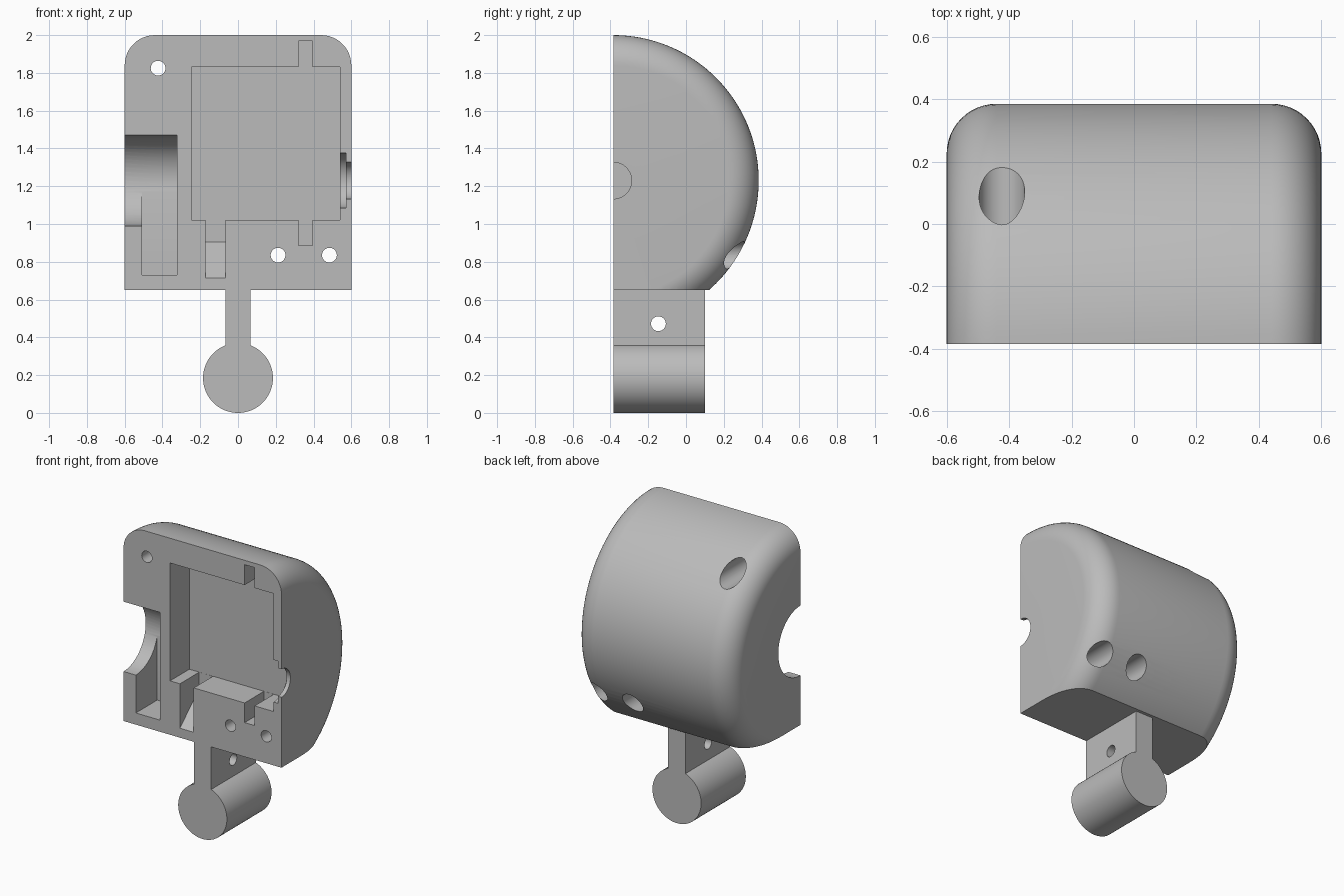
import bpy, bmesh, math
from mathutils import Matrix, Vector

cube = bpy.data.objects.get("Cube")
if cube:
    bpy.data.objects.remove(cube, do_unlink=True)

grey = bpy.data.materials.new("plain grey")
grey.use_nodes = True
grey.diffuse_color = (0.5, 0.5, 0.5, 1)
grey.node_tree.nodes["Principled BSDF"].inputs["Base Color"].default_value = (0.5, 0.5, 0.5, 1)

FRONT, BACK, AXIS_Z, RADIUS = -0.385, 0.1, 1.23, 0.77
HALF_W, FILLET, FLOOR = 0.6, 0.16, FRONT + 0.21
OUT = FRONT - 0.2   # start of cutters in front of the flat face


def make(name, bm):
    bmesh.ops.recalc_face_normals(bm, faces=bm.faces)
    mesh = bpy.data.meshes.new(name)
    bm.to_mesh(mesh)
    bm.free()
    mesh.materials.append(grey)
    obj = bpy.data.objects.new(name, mesh)
    bpy.context.collection.objects.link(obj)
    return obj


def box(name, x, y, z):
    bm = bmesh.new()
    bmesh.ops.create_cube(bm, size=1)
    spans = (x, y, z)
    bmesh.ops.scale(bm, vec=[b - a for a, b in spans], verts=bm.verts)
    bmesh.ops.translate(bm, vec=[(a + b) / 2 for a, b in spans], verts=bm.verts)
    return make(name, bm)


def rod(name, axis, span, across, z, r):
    """Cylinder along x or y; across is its position on the other axis."""
    bm = bmesh.new()
    bmesh.ops.create_cone(bm, cap_ends=True, segments=64, radius1=r, radius2=r,
                          depth=span[1] - span[0])
    turn = Matrix.Rotation(math.pi / 2, 4, "Y" if axis == "x" else "X")
    mid = sum(span) / 2
    place = (mid, across, z) if axis == "x" else (across, mid, z)
    bmesh.ops.transform(bm, matrix=Matrix.Translation(place) @ turn, verts=bm.verts)
    return make(name, bm)


def combine(target, tool, operation):
    mod = target.modifiers.new(tool.name, "BOOLEAN")
    mod.operation, mod.solver, mod.object = operation, "EXACT", tool
    bpy.context.view_layer.objects.active = target
    bpy.ops.object.modifier_apply(modifier=mod.name)
    bpy.data.objects.remove(tool, do_unlink=True)


# Rounded drum turned about the x axis
bm = bmesh.new()
corner = [(HALF_W - FILLET + FILLET * math.sin(t), RADIUS - FILLET + FILLET * math.cos(t))
          for t in (i * math.pi / 24 for i in range(13))]
profile = [(-HALF_W, 0)] + [(-x, r) for x, r in reversed(corner)] + corner + [(HALF_W, 0)]
verts = [bm.verts.new((x, FRONT, AXIS_Z + r)) for x, r in profile]
edges = [bm.edges.new(pair) for pair in zip(verts, verts[1:])]
bmesh.ops.spin(bm, geom=verts + edges, cent=(0, FRONT, AXIS_Z), axis=(1, 0, 0),
               angle=math.tau, steps=128, use_duplicate=False)
bmesh.ops.remove_doubles(bm, verts=bm.verts, dist=0.0001)
housing = make("housing", bm)

# Flat underside, stem with round foot, then the flat front
combine(housing, box("underside_cut", (-1, 1), (-2, 2), (-1, 0.65)), "DIFFERENCE")
combine(housing, box("stem", (-0.066, 0.066), (OUT, BACK), (0.2, 0.68)), "UNION")
combine(housing, rod("foot", "y", (OUT - 0.1, BACK), 0, 0.185, 0.185), "UNION")
combine(housing, box("front_cut", (-1, 1), (-3, FRONT), (-1, 3)), "DIFFERENCE")

# Main pocket and its two wire slots
pocket = (OUT, FLOOR)
cutters = [
    box("pocket", (-0.247, 0.541), pocket, (1.02, 1.83)),
    box("tall_slot", (0.32, 0.395), (OUT, FLOOR - 0.001), (0.885, 1.97)),
]

# Slot with a ramped floor, extruded from its side profile
bm = bmesh.new()
ramp = [(OUT, 0.715), (FRONT, 0.715), (FLOOR - 0.001, 0.905), (FLOOR - 0.001, 1.1), (OUT, 1.1)]
face = bm.faces.new([bm.verts.new((-0.172, y, z)) for y, z in ramp])
side = bmesh.ops.extrude_face_region(bm, geom=[face])["geom"]
bmesh.ops.translate(bm, vec=Vector((0.105, 0, 0)),
                    verts=[v for v in side if isinstance(v, bmesh.types.BMVert)])
cutters.append(make("ramp_slot", bm))

# Round side opening with a deep slot, and the stepped opening opposite
cutters += [
    rod("side_opening", "x", (-0.8, -0.322), FRONT, AXIS_Z, 0.24),
    box("side_slot", (-0.507, -0.3221), (OUT, FRONT + 0.232), (0.73, AXIS_Z)),
    rod("step_opening", "x", (0.5, 0.572), FRONT, AXIS_Z, 0.145),
    rod("outer_opening", "x", (0.5, 0.8), FRONT, AXIS_Z, 0.097),
]

# Screw holes with wide bores from the back, and the pin hole in the stem
for i, (x, z) in enumerate([(-0.423, 1.825), (0.212, 0.835), (0.484, 0.835)]):
    cutters.append(rod(f"screw_hole_{i}", "y", (OUT, 0.6), x, z, 0.039))
    cutters.append(rod(f"screw_bore_{i}", "y", (-0.19, 0.6), x, z, 0.073))
cutters.append(rod("pin_hole", "x", (-0.3, 0.3), -0.146, 0.472, 0.039))

for cutter in cutters:
    combine(housing, cutter, "DIFFERENCE")

bpy.ops.object.select_all(action="DESELECT")
housing.select_set(True)
bpy.context.view_layer.objects.active = housing
bpy.ops.object.shade_smooth_by_angle(angle=math.radians(30))
